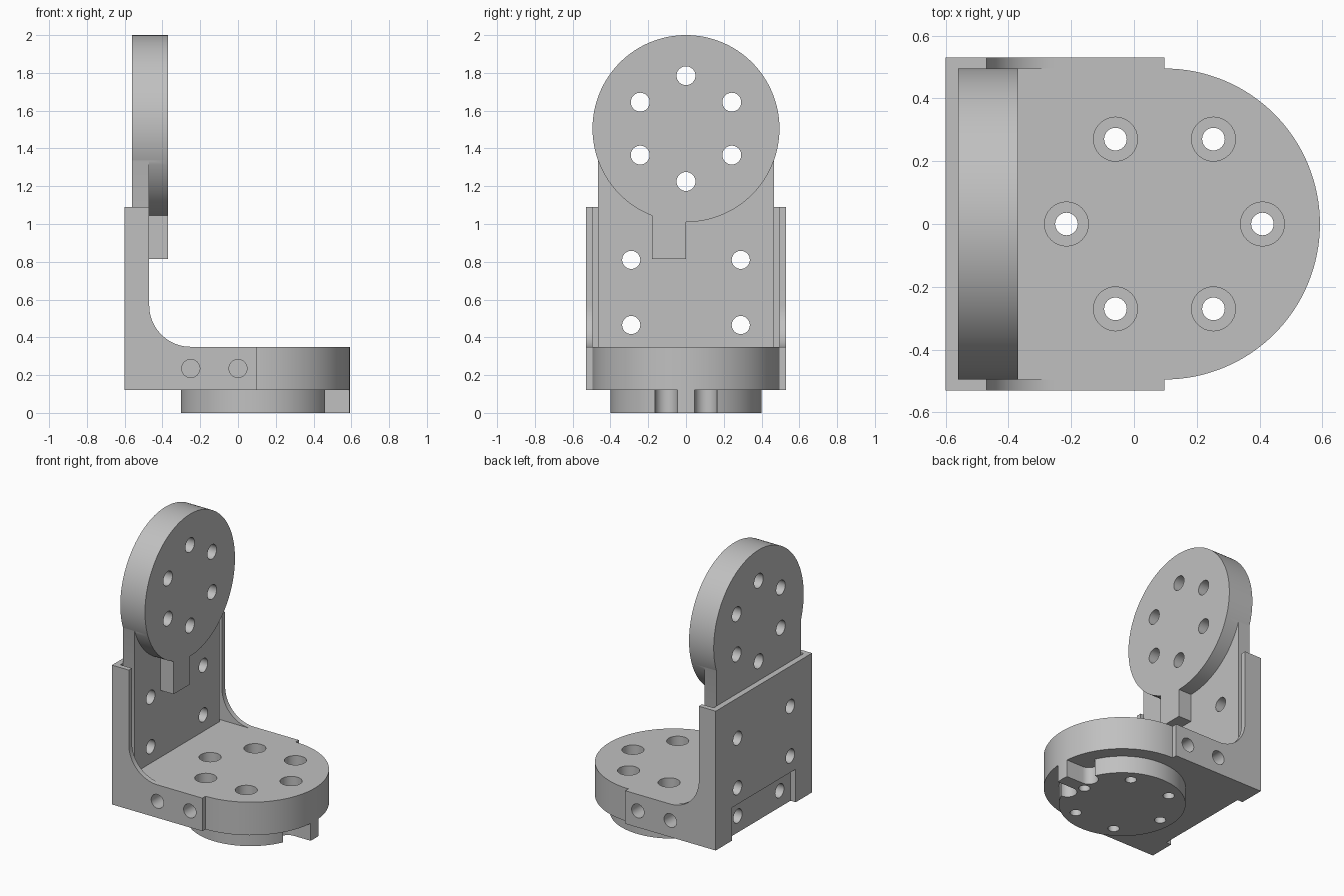
import bpy, bmesh
from math import sin, cos, pi, radians
from mathutils import Vector

if "Cube" in bpy.data.objects:
    bpy.data.objects.remove(bpy.data.objects["Cube"])

grey = bpy.data.materials.new("plain grey")
grey.use_nodes = True
COLOUR = (0.53, 0.53, 0.53, 1)
grey.diffuse_color = COLOUR
grey.node_tree.nodes["Principled BSDF"].inputs["Base Color"].default_value = COLOUR

# Where the two outline coordinates and the depth go, per extrusion axis
AXES = {"x": lambda u, v, d: (d, u, v),
        "y": lambda u, v, d: (u, d, v),
        "z": lambda u, v, d: (u, v, d)}


def arc(cu, cv, r, start, end, steps):
    angles = [radians(start + (end - start) * i / steps) for i in range(steps + 1)]
    return [(cu + r * cos(a), cv + r * sin(a)) for a in angles]


def circle(cu, cv, r, steps=32):
    return arc(cu, cv, r, 0, 360, steps)[:-1]


def rect(u0, u1, v0, v1):
    return [(u0, v0), (u1, v0), (u1, v1), (u0, v1)]


def extrude(name, axis, near, far, *outlines):
    """Solid made of one or more outlines extruded along an axis."""
    bm = bmesh.new()
    for outline in outlines:
        rings = [[bm.verts.new(AXES[axis](u, v, d)) for u, v in outline]
                 for d in (near, far)]
        bm.faces.new(rings[0])
        bm.faces.new(rings[1])
        for i in range(len(outline)):
            j = (i + 1) % len(outline)
            bm.faces.new((rings[0][i], rings[0][j], rings[1][j], rings[1][i]))
    bmesh.ops.recalc_face_normals(bm, faces=bm.faces)
    mesh = bpy.data.meshes.new(name)
    bm.to_mesh(mesh)
    bm.free()
    mesh.materials.append(grey)
    obj = bpy.data.objects.new(name, mesh)
    bpy.context.collection.objects.link(obj)
    return obj


def combine(obj, others, operation):
    for other in others:
        mod = obj.modifiers.new("combine", "BOOLEAN")
        mod.operation, mod.solver, mod.object = operation, "EXACT", other
    depsgraph = bpy.context.evaluated_depsgraph_get()
    mesh = bpy.data.meshes.new_from_object(obj.evaluated_get(depsgraph))
    obj.modifiers.clear()
    obj.data = mesh
    mesh.name = obj.name


def discard(objects):
    for obj in objects:
        bpy.data.objects.remove(obj)


def bolt_ring(cu, cv, ring, r, first):
    return [circle(*p, r) for p in arc(cu, cv, ring, first, first + 300, 5)]


HUB = 0.097      # centre of the round end of the base
R = 0.495        # radius of both round plates
BOTTOM, TOP = 0.12, 0.35
HOLE = 0.048

# Base plate with a round end
base = extrude("base_plate", "z", BOTTOM, TOP,
               [(-0.56, -R)] + arc(HUB, 0, R, -90, 90, 64) + [(-0.56, R)])

# Round boss under the base, with a key between two rounded notches
boss = extrude("base_boss", "z", 0, BOTTOM, circle(HUB, 0, 0.4, 96))
key = extrude("key", "z", 0, BOTTOM, [(0.3, -0.045)] + arc(HUB, 0, R, -5.2, 5.2, 6) + [(0.3, 0.045)])
notches = extrude("notches", "z", -0.1, 0.2,
                  *[[(0.7, y - 0.06)] + arc(0.46, y, 0.06, 270, 90, 16) + [(0.7, y + 0.06)]
                    for y in (-0.105, 0.105)])
combine(boss, [key], "UNION")
combine(boss, [notches], "DIFFERENCE")

# Side walls of the bracket, with a curved inner corner
wall_outline = ([(-0.6, BOTTOM), (HUB, BOTTOM), (HUB, TOP)]
                + arc(-0.25, 0.57, 0.22, 270, 180, 20)
                + [(-0.47, 1.09), (-0.6, 1.09)])
right_wall = extrude("right_wall", "y", -0.53, -R, wall_outline)
left_wall = extrude("left_wall", "y", R, 0.53, wall_outline)

# Thin rear plate of the bracket, open over the end of the base
rear = extrude("rear_plate", "x", -0.6, -0.56,
               [(-R, BOTTOM), (-0.35, BOTTOM), (-0.35, TOP), (0.35, TOP),
                (0.35, BOTTOM), (R, BOTTOM), (R, 1.09), (-R, 1.09)])

# Upright round plate with its mounting tongue and a small stop below
CENTRE = 1.505
upright = extrude("upright_disc", "x", -0.56, -0.37, circle(0, CENTRE, R, 128))
tongue = extrude("tongue", "x", -0.56, -0.47, rect(-0.465, 0.465, TOP, CENTRE))
stop = extrude("stop", "x", -0.5, -0.37, rect(-0.18, 0, 0.815, 1.3))
combine(upright, [tongue, stop], "UNION")

# Drills for every bolt hole
ring = extrude("ring_drill", "z", -0.1, 0.5, *bolt_ring(HUB, 0, 0.312, 0.036, 0))
bores = extrude("counterbore_drill", "z", 0.15, 0.5, *bolt_ring(HUB, 0, 0.312, 0.07, 0))
disc_drill = extrude("disc_drill", "x", -0.8, -0.2, *bolt_ring(0, CENTRE, 0.28, 0.05, 90))
plate_drill = extrude("plate_drill", "x", -0.8, -0.2,
                      *[circle(y, z, HOLE) for y in (-0.29, 0.29) for z in (0.465, 0.81)])
end_drill = extrude("end_drill", "x", -0.8, -0.36,
                    *[circle(y, 0.235, HOLE) for y in (-0.23, 0.23)])
side_holes = [circle(x, 0.235, HOLE) for x in (-0.25, 0)]
side_drills = [extrude("side_drill", "y", s * 0.38, s * 0.7, *side_holes) for s in (-1, 1)]

combine(base, [ring, bores, end_drill] + side_drills, "DIFFERENCE")
combine(boss, [ring], "DIFFERENCE")
combine(upright, [disc_drill, plate_drill], "DIFFERENCE")
combine(rear, [plate_drill], "DIFFERENCE")
combine(right_wall, [side_drills[0]], "DIFFERENCE")
combine(left_wall, [side_drills[1]], "DIFFERENCE")
discard([key, notches, tongue, stop, ring, bores, disc_drill, plate_drill, end_drill] + side_drills)

# Smooth round surfaces, keep the machined edges sharp
bpy.ops.object.select_all(action="DESELECT")
for part in (base, boss, right_wall, left_wall, rear, upright):
    part.select_set(True)
    bpy.context.view_layer.objects.active = part
bpy.ops.object.shade_smooth_by_angle(angle=radians(30))
